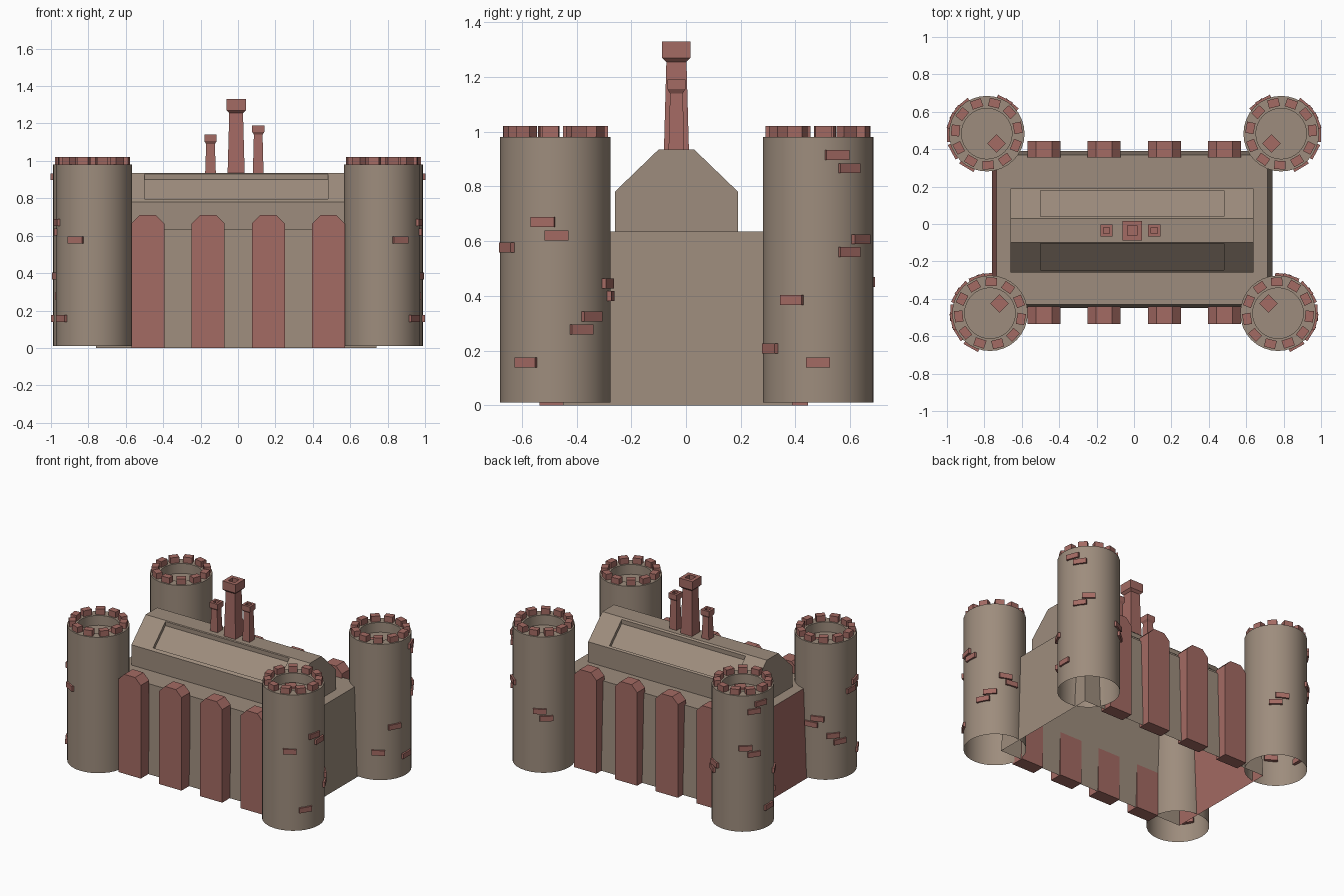
import bpy, bmesh
from math import radians, sin, cos, pi, sqrt
from mathutils import Matrix, Vector

if "Cube" in bpy.data.objects:
    bpy.data.objects.remove(bpy.data.objects["Cube"])


def material(name, rgb):
    m = bpy.data.materials.new(name)
    m.use_nodes = True
    m.diffuse_color = (*rgb, 1)
    m.node_tree.nodes["Principled BSDF"].inputs["Base Color"].default_value = (*rgb, 1)
    return m


STONE = material("taupe stone", (0.34, 0.265, 0.205))
BRICK = material("red brick", (0.37, 0.145, 0.125))


def finish(bm, name, *mats, smooth=False):
    bmesh.ops.recalc_face_normals(bm, faces=bm.faces)
    mesh = bpy.data.meshes.new(name)
    bm.to_mesh(mesh)
    bm.free()
    ob = bpy.data.objects.new(name, mesh)
    bpy.context.collection.objects.link(ob)
    for m in mats:
        mesh.materials.append(m)
    if smooth:
        bpy.ops.object.select_all(action="DESELECT")
        ob.select_set(True)
        bpy.context.view_layer.objects.active = ob
        bpy.ops.object.shade_smooth_by_angle(angle=radians(30))
    return ob


def add_block(bm, size, mat):
    bmesh.ops.create_cube(bm, size=1, matrix=mat @ Matrix.Diagonal((*size, 1)))


def lathe(name, profile, segs, x, y, mat, phase=0.0, smooth=False):
    """Revolve (radius, z) pairs; a zero radius closes the centre."""
    bm = bmesh.new()
    rings = []
    for r, z in profile:
        n = segs if r else 1
        rings.append([bm.verts.new((x + r * cos(phase + 2 * pi * i / segs),
                                    y + r * sin(phase + 2 * pi * i / segs), z))
                      for i in range(n)])
    for a, b in zip(rings, rings[1:]):
        for i in range(segs):
            j = (i + 1) % segs
            bm.faces.new([a[i], a[j], b[0]] if len(b) == 1 else [a[i], a[j], b[j], b[i]])
    return finish(bm, name, mat, smooth=smooth)


# Main hall: slightly tapered, open underneath, one brick end wall
bm = bmesh.new()
add_block(bm, (1.5, 0.84, 0.635), Matrix.Translation((-0.01, -0.03, 0.3175)))
for v in bm.verts:
    if v.co.z > 0.3:
        v.co.x += -0.025 if v.co.x > 0 else 0.025
        v.co.y += -0.02 if v.co.y > 0 else 0.02
bm.normal_update()
bmesh.ops.delete(bm, geom=[f for f in bm.faces if f.normal.z < -0.9], context="FACES_ONLY")
for f in bm.faces:
    f.material_index = int(f.normal.x < -0.9)
finish(bm, "main_hall", STONE, BRICK)

# Upper house with sunken roof panels
bm = bmesh.new()
outline = [(-0.26, 0.63), (-0.26, 0.78), (-0.245, 0.795), (-0.105, 0.93), (-0.1, 0.935),
           (0.03, 0.935), (0.04, 0.925), (0.18, 0.79), (0.19, 0.78), (0.19, 0.63)]
rows = [[bm.verts.new((x, y, z)) for y, z in outline] for x in (-0.66, -0.5, 0.48, 0.64)]
panels = []
for s, (a, b) in enumerate(zip(rows, rows[1:])):
    for i in range(len(outline) - 1):
        f = bm.faces.new((a[i], b[i], b[i + 1], a[i + 1]))
        if s == 1 and i in (2, 6):
            panels.append(f)
for end in (rows[0], rows[-1]):
    bm.faces.new(end)
moved = bmesh.ops.extrude_face_region(bm, geom=panels)["geom"]
bmesh.ops.translate(bm, vec=(0, 0, -0.03),
                    verts=[g for g in moved if isinstance(g, bmesh.types.BMVert)])
bmesh.ops.delete(bm, geom=[f for f in panels if f.is_valid], context="FACES_ONLY")
finish(bm, "upper_house", STONE)

# Buttresses with chamfered tops, along front and back
for side, y0, y1 in (("front", -0.535, -0.44), ("back", 0.355, 0.445)):
    for k in range(4):
        c, w, ch = -0.482 + 0.322 * k, 0.088, 0.045
        shape = [(-w, 0), (w, 0), (w, 0.665), (w - ch, 0.71), (ch - w, 0.71), (-w, 0.665)]
        bm = bmesh.new()
        face = bm.faces.new([bm.verts.new((c + x, y0, z)) for x, z in shape])
        new = bmesh.ops.extrude_face_region(bm, geom=[face], use_keep_orig=True)["geom"]
        bmesh.ops.translate(bm, vec=(0, y1 - y0, 0),
                            verts=[g for g in new if isinstance(g, bmesh.types.BMVert)])
        finish(bm, f"{side}_buttress_{k + 1}", BRICK)

# Chimneys: tapered square shafts with hollow caps
for name, x, w, top, cap in (("middle", -0.01, 0.046, 1.33, 0.06),
                             ("right", -0.147, 0.029, 1.14, 0.035),
                             ("left", 0.108, 0.029, 1.19, 0.035)):
    lip = w * 1.13
    prof = [(w, 0.92), (w * 0.8, top - cap - 0.015), (lip, top - cap), (lip, top),
            (lip * 0.5, top), (lip * 0.5, top - cap), (0, top - cap)]
    lathe(f"{name}_chimney", [(r * sqrt(2), z) for r, z in prof], 4, x, -0.035, BRICK, pi / 4)

# Corner towers: wall bricks as (angle, height), mirrored left to right
FRONT = [(-13, 0.67), (1, 0.62), (-61, 0.577), (41, 0.325), (28, 0.277), (-32, 0.157),
         (70, 0.445), (82, 0.4)]
BACK = [(20, 0.915), (34, 0.866), (50, 0.607), (34, 0.56), (-28, 0.385), (-59, 0.207),
        (0, 0.157), (118, 0.45), (130, 0.4)]
R = 0.202
for side, sx in (("left", 1), ("right", -1)):
    for end, cx, cy, bricks in (("front", 0.77, -0.477, FRONT), ("back", 0.787, 0.483, BACK)):
        name, x = f"{end}_{side}", sx * cx
        lathe(f"{name}_tower", [(R, 0.01), (R, 0.98), (0.135, 0.98), (0.135, 0.91), (0, 0.91)],
              32, x, cy, STONE, smooth=True)

        def placed(angle, radius, z):
            a = radians(angle if sx > 0 else 180 - angle)
            return (Matrix.Translation((x, cy, z)) @ Matrix.Rotation(a, 4, "Z")
                    @ Matrix.Translation((radius, 0, 0)))

        # Battlement blocks
        bm = bmesh.new()
        first = 104 if end == "back" else -104
        for k in range(11):
            add_block(bm, (0.045, 0.06, 0.05), placed(first + k * 360 / 11, 0.168, 0.996))
        finish(bm, f"{name}_battlements", BRICK)

        # Raised wall bricks
        bm = bmesh.new()
        for angle, z in bricks:
            add_block(bm, (0.035, 0.088, 0.036), placed(angle, R - 0.007, z))
        finish(bm, f"{name}_wall_bricks", BRICK)

        # Trapdoor on the tower floor
        bm = bmesh.new()
        inward = 135 if end == "front" else 225
        add_block(bm, (0.07, 0.07, 0.02), placed(inward, 0.073, 0.915))
        finish(bm, f"{name}_trapdoor", BRICK)
